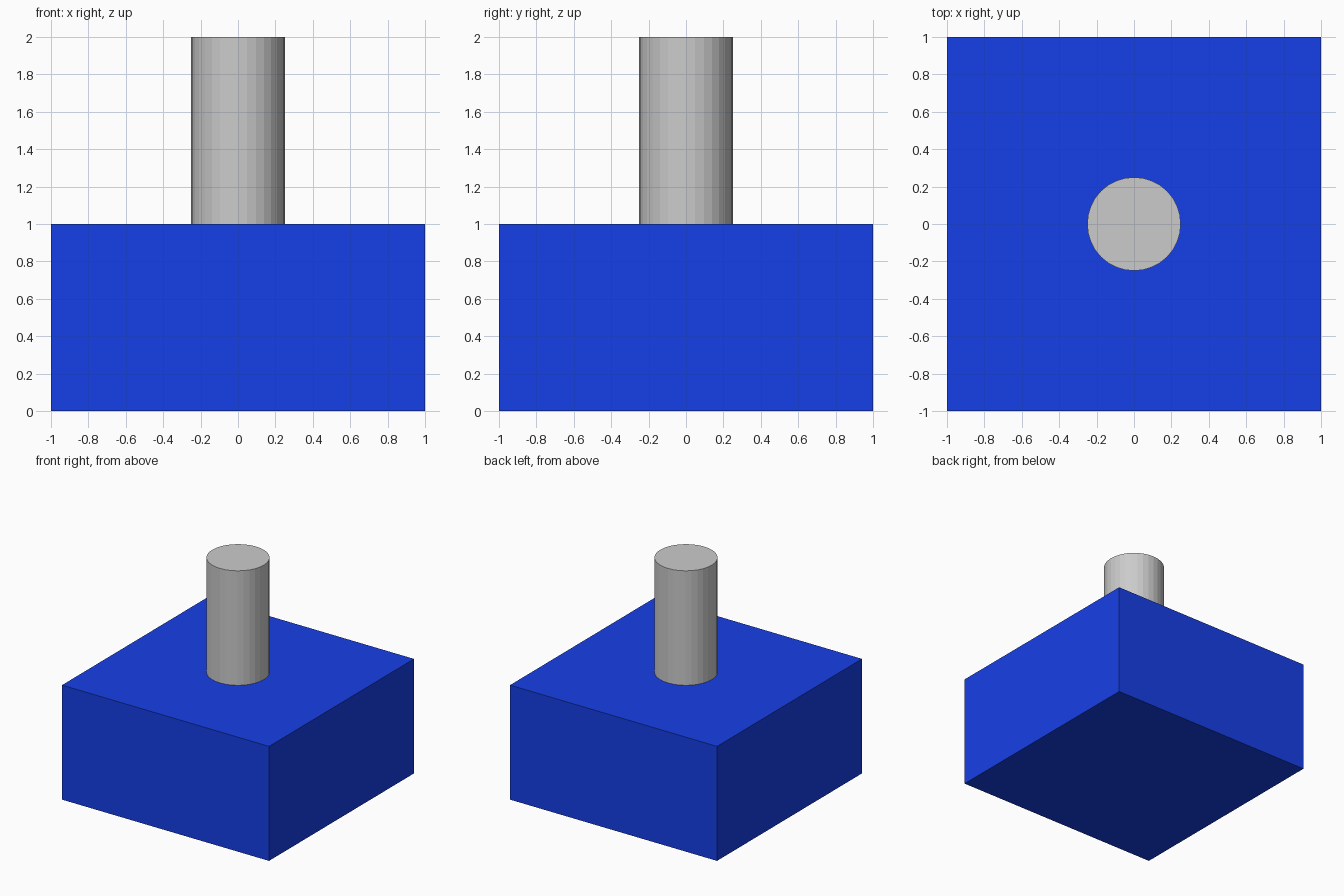
import bpy

if "Cube" in bpy.data.objects:
    bpy.data.objects.remove(bpy.data.objects["Cube"])

# Blue block base
bpy.ops.mesh.primitive_cube_add(size=2, location=(0, 0, 0.5))
base = bpy.context.object
base.name = "base_block"
base.scale = (1, 1, 0.5)
bpy.ops.object.transform_apply(location=False, rotation=False, scale=True)
blue = bpy.data.materials.new("blue")
blue.diffuse_color = (0.008, 0.05, 0.8, 1)
blue.use_nodes = True
blue.node_tree.nodes["Principled BSDF"].inputs["Base Color"].default_value = blue.diffuse_color
base.data.materials.append(blue)

# Grey upright post, flat-faced
bpy.ops.mesh.primitive_cylinder_add(vertices=32, radius=0.25, depth=1, location=(0, 0, 1.5))
bpy.context.object.name = "post"
